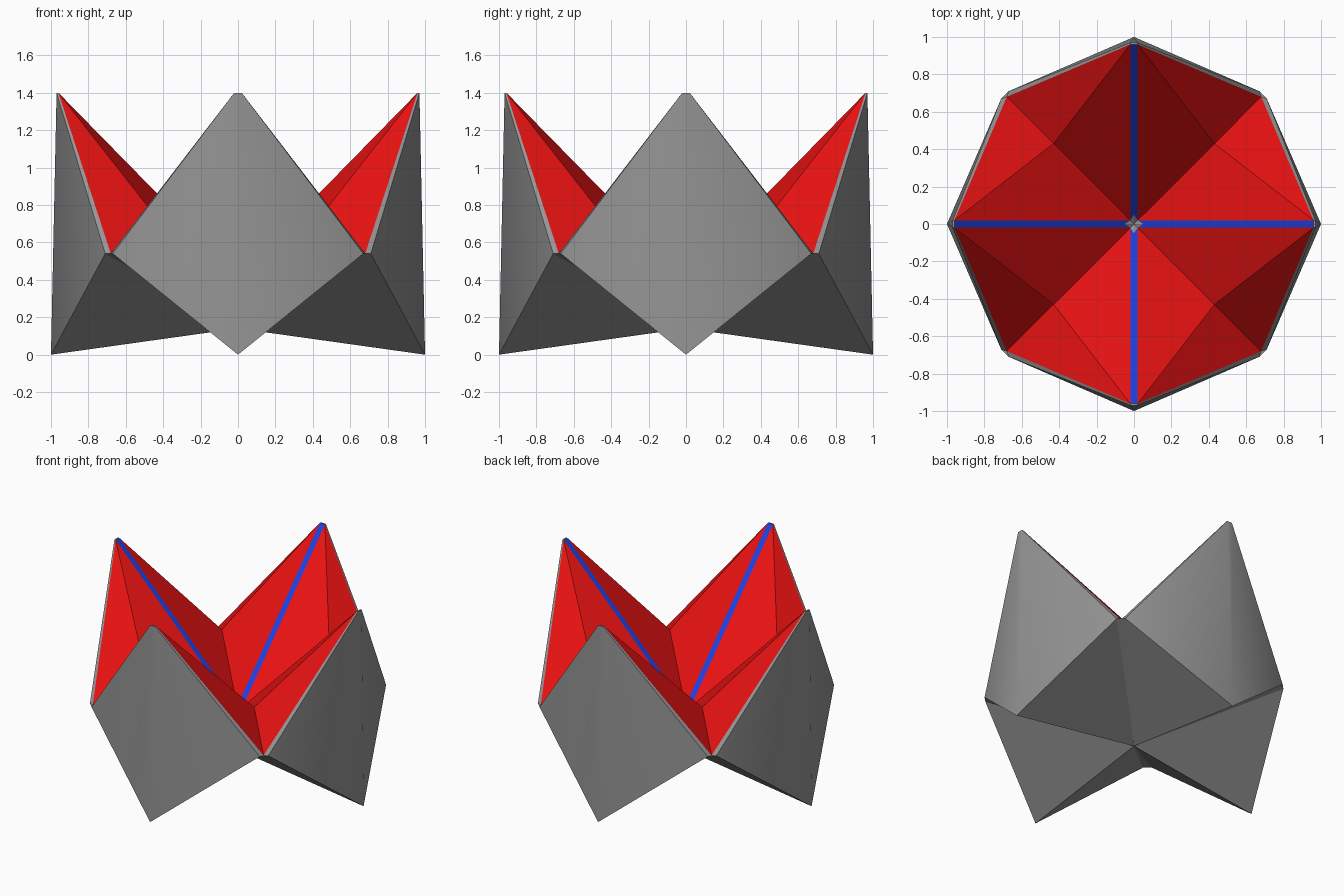
import bpy, bmesh, math
from mathutils import Matrix, Vector

cube = bpy.data.objects.get("Cube")
if cube:
    bpy.data.objects.remove(cube, do_unlink=True)


def material(name, rgb):
    m = bpy.data.materials.new(name)
    m.use_nodes = True
    m.diffuse_color = (*rgb, 1)
    m.node_tree.nodes["Principled BSDF"].inputs["Base Color"].default_value = (*rgb, 1)
    return m


GRAY = material("shell gray", (0.3, 0.3, 0.3))
RED = material("inner red", (0.8, 0.006, 0.006))
BLUE = material("strip blue", (0.012, 0.05, 0.75))


def mirrored(p):
    return (p[0], -p[1], p[2])


def swapped(p):
    return (p[1], p[0], p[2])


def build(name, mat, sides, centre_faces, outward, smooth=None):
    """Mirror the side faces across the petal axis, then repeat for four petals.
    outward gives the side each face should look towards."""
    bm = bmesh.new()
    faces = sides + [[mirrored(p) for p in f] for f in sides] + centre_faces
    for turn in range(4):
        rot = Matrix.Rotation(turn * math.pi / 2, 3, 'Z')
        want = rot @ Vector(outward)
        for f in faces:
            face = bm.faces.new([bm.verts.new(rot @ Vector(p)) for p in f])
            face.normal_update()
            if face.normal.dot(want) < 0:
                face.normal_flip()
    bmesh.ops.remove_doubles(bm, verts=bm.verts, dist=0.0005)
    mesh = bpy.data.meshes.new(name)
    bm.to_mesh(mesh)
    bm.free()
    mesh.materials.append(mat)
    ob = bpy.data.objects.new(name, mesh)
    bpy.context.collection.objects.link(ob)
    if smooth:
        bpy.ops.object.select_all(action='DESELECT')
        ob.select_set(True)
        bpy.context.view_layer.objects.active = ob
        bpy.ops.object.shade_smooth_by_angle(angle=math.radians(smooth))
    return ob


# Key points of the petal that points along +x
tip_in, tip_out = (0.96, 0.02, 1.4), (0.97, 0.02, 1.4)
corner_in, corner_out = (0.68, 0.68, 0.54), (0.71, 0.67, 0.54)
fold = (0.43, 0.43, 0.725)
foot, under = (1, 0, 0), (0, 0, 0.14)
hub, notch, star_tip = (0, 0, 0.43), (0.02, 0.02, 0.44), (0.05, 0, 0.471)

# Outer diamond plates, slightly rounded along the middle
build("outer_plates", GRAY, [[tip_out, corner_out, foot]],
      [[tip_out, mirrored(tip_out), foot]], (1, 0, 0), 40)

# Folded underside with narrow seams between the petals
build("underside", GRAY, [[under, foot, corner_out]],
      [[under, corner_out, swapped(corner_out)]], (0, 0, -1))

# Thin rim joining the plates to the inner faces
build("rim", GRAY, [[tip_in, corner_in, corner_out, tip_out]],
      [[tip_in, tip_out, mirrored(tip_out), mirrored(tip_in)],
       [corner_in, corner_out, swapped(corner_out)]], (0, 0, 1))

# Folded inner faces
build("inner_faces", RED, [[notch, tip_in, fold], [fold, tip_in, corner_in]],
      [], (-0.5, 0, 1), 30)

# Flat strips along the inner ridges
build("ridge_strips", BLUE, [[notch, star_tip, tip_in]],
      [[star_tip, tip_in, mirrored(tip_in)]], (-0.5, 0, 1))

# Small star in the middle
build("centre_star", GRAY, [[hub, star_tip, notch]], [], (0, 0, 1))
